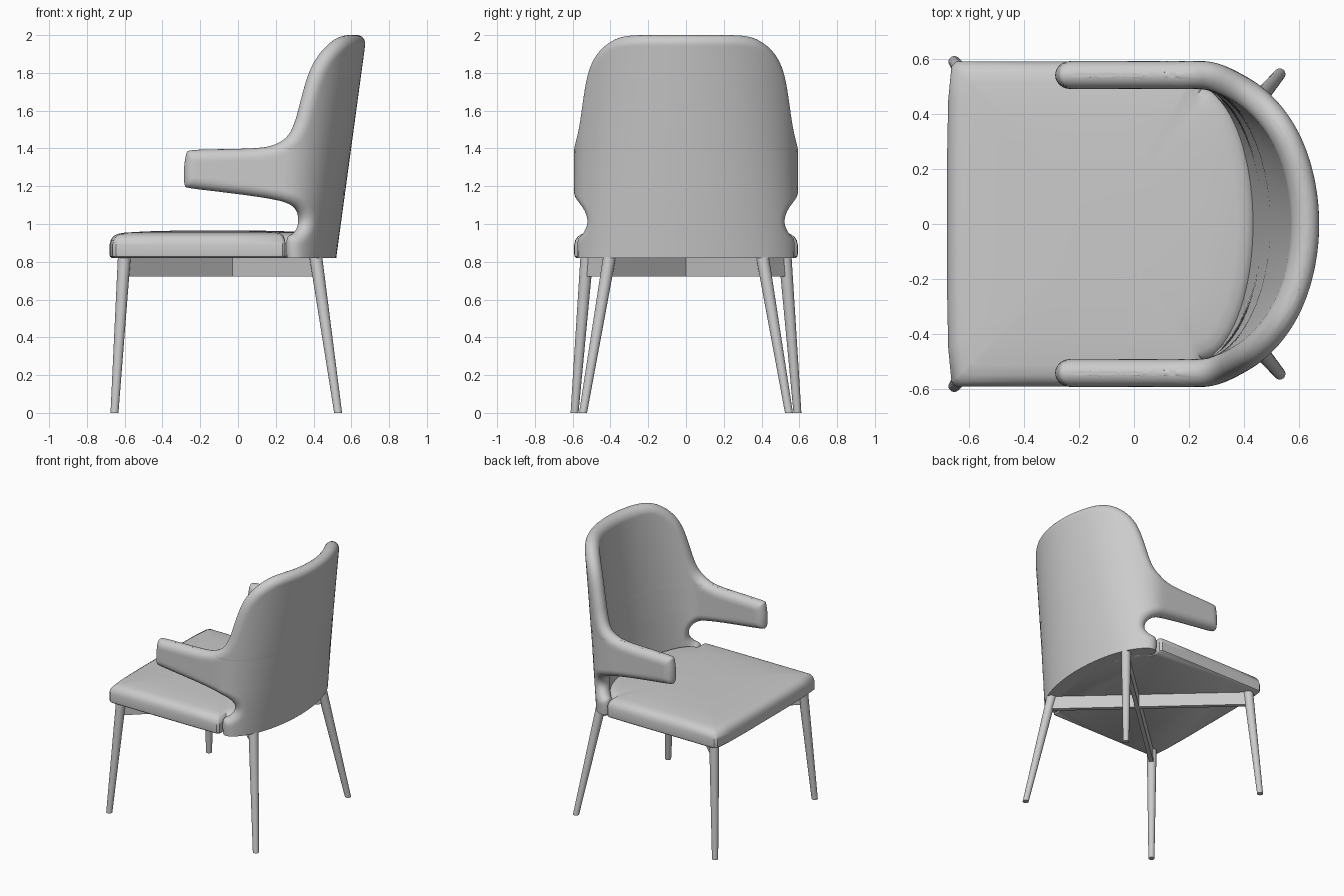
import bpy, bmesh, math
from mathutils import Vector, kdtree

if "Cube" in bpy.data.objects:
    bpy.data.objects.remove(bpy.data.objects["Cube"])


def finish(name, bm, angle=40):
    bmesh.ops.recalc_face_normals(bm, faces=bm.faces)
    me = bpy.data.meshes.new(name)
    bm.to_mesh(me)
    bm.free()
    ob = bpy.data.objects.new(name, me)
    bpy.context.collection.objects.link(ob)
    bpy.ops.object.select_all(action='DESELECT')
    ob.select_set(True)
    bpy.context.view_layer.objects.active = ob
    bpy.ops.object.shade_smooth_by_angle(angle=math.radians(angle))
    return ob


def resample(pts, step):
    out = []
    for a, b in zip(pts, pts[1:]):
        n = max(1, math.ceil((b - a).length / step))
        out += [a.lerp(b, i / n) for i in range(n)]
    return out + [pts[-1]]


def chaikin(pts, times):
    for _ in range(times):
        new = [pts[0]]
        for a, b in zip(pts, pts[1:]):
            new += [a.lerp(b, .25), a.lerp(b, .75)]
        pts = new + [pts[-1]]
    return pts


# Backrest and arms: a U-shaped wall, one row per point of its side outline (x, z)
XS, HALF_Y, HALF_T, ROUND = .24, .542, .051, .055
OUTLINE = [(.26, .82), (.255, .88), (.26, .935), (.30, .95), (.335, 1.0), (.325, 1.065),
           (.27, 1.112), (.15, 1.138), (-.05, 1.165), (-.265, 1.19), (-.285, 1.20),
           (-.288, 1.29), (-.275, 1.375), (-.262, 1.392), (-.1, 1.396), (.1, 1.40),
           (.19, 1.415), (.265, 1.46), (.305, 1.54), (.335, 1.65), (.37, 1.77),
           (.405, 1.85), (.455, 1.92), (.515, 1.975), (.555, 1.995), (.59, 2.0)]


def depth(z):
    return .52 + .136 * (z - .82) - HALF_T - XS


def wall(q, z):
    """Point on the wall's middle surface and its outward normal."""
    s, k, a = math.copysign(1, q), abs(q), depth(z)
    if k > math.pi / 2:
        return Vector((XS - (k - math.pi / 2) * .5, s * HALF_Y, z)), Vector((0, s, 0))
    c, n = math.cos(k), math.sin(k)
    return (Vector((XS + a * c, s * HALF_Y * n, z)),
            Vector((c / a, s * n / HALF_Y, 0)).normalized())


def q_end(x, z):
    if x < XS:
        return math.pi / 2 + (XS - x) / .5
    return math.acos(min(1, (x - XS) / depth(z)))


line = resample(chaikin([Vector(p) for p in OUTLINE], 2), .018)
COLS = 64
rows = [[wall(q_end(x, z) * math.sin(math.pi / 2 * (2 * i / COLS - 1)), z)
         for i in range(COLS + 1)] for x, z in line]
rim = [r[0][0] for r in rows] + [p for p, n in rows[-1]] + [r[-1][0] for r in rows[::-1]]
rim = resample(rim, .002)
tree = kdtree.KDTree(len(rim))
for i, p in enumerate(rim):
    tree.insert(p, i)
tree.balance()

bm = bmesh.new()
outer, inner = [], []
for j, row in enumerate(rows):
    o, n_ = [], []
    for i, (p, n) in enumerate(row):
        if i in (0, COLS) or j == len(rows) - 1:
            v = bm.verts.new(p)
            o.append(v)
            n_.append(v)
            continue
        d = min(1, tree.find(p)[2] / ROUND)
        t = HALF_T * math.sqrt(1 - (1 - d) ** 2)
        o.append(bm.verts.new(p + n * t))
        n_.append(bm.verts.new(p - n * t))
    outer.append(o)
    inner.append(n_)


def quad(*vs):
    vs = list(dict.fromkeys(vs))
    if len(vs) > 2:
        bm.faces.new(vs)


for j in range(len(rows) - 1):
    for i in range(COLS):
        quad(outer[j][i], outer[j][i + 1], outer[j + 1][i + 1], outer[j + 1][i])
        quad(inner[j][i + 1], inner[j][i], inner[j + 1][i], inner[j + 1][i + 1])
for i in range(COLS):
    quad(outer[0][i + 1], outer[0][i], inner[0][i], inner[0][i + 1])
finish("backrest_with_arms", bm, 50)

# Seat cushion: plan outline stacked in shrinking rings
half = [(-.68, 0), (-.68, .25), (-.676, .45), (-.664, .575), (-.645, .592), (-.4, .592),
        (0, .592), (.235, .59), (.25, .575), (.252, .50)]
half += [(.25 + .2 * math.sin(a), .50 * math.cos(a))
         for a in [math.pi / 2 * k / 10 for k in range(1, 11)]]
plan = half + [(x, -y) for x, y in half[-2:0:-1]]
bm = bmesh.new()
rings = []
for inset, z in [(.012, .82), (.002, .828), (0, .84), (0, .89), (.006, .915), (.02, .935),
                 (.042, .947), (.08, .954), (.2, .961), (.4, .966)]:
    f = 1 - inset / .6
    rings.append([bm.verts.new((-.1 + (x + .1) * f, y * f, z)) for x, y in plan])
N = len(plan)
for a, b in zip(rings, rings[1:]):
    for i in range(N):
        bm.faces.new((a[i], a[(i + 1) % N], b[(i + 1) % N], b[i]))
bm.faces.new(rings[0][::-1])
bm.faces.new(rings[-1])
finish("seat", bm)


# Tapered splayed legs
def leg(name, foot, top, r0, r1, sides=20):
    bm = bmesh.new()
    ends = []
    for (x, y, z), r in ((foot, r0), (top, r1)):
        ends.append([bm.verts.new((x + r * math.cos(2 * math.pi * k / sides),
                                   y + r * math.sin(2 * math.pi * k / sides), z))
                     for k in range(sides)])
    for k in range(sides):
        m = (k + 1) % sides
        bm.faces.new((ends[0][k], ends[0][m], ends[1][m], ends[1][k]))
    bm.faces.new(ends[0][::-1])
    bm.faces.new(ends[1])
    finish(name, bm)


# Diagonal rails crossing under the seat
def rail(name, a, b, thick=.03, z0=.722, z1=.822):
    a, b = Vector(a), Vector(b)
    d = (b - a).normalized()
    n = Vector((-d.y, d.x)) * thick / 2
    bm = bmesh.new()
    base = [bm.verts.new((p.x, p.y, z0)) for p in (a - n, b - n, b + n, a + n)]
    face = bm.faces.new(base)
    up = bmesh.ops.extrude_face_region(bm, geom=[face])["geom"]
    bmesh.ops.translate(bm, vec=(0, 0, z1 - z0),
                        verts=[g for g in up if isinstance(g, bmesh.types.BMVert)])
    finish(name, bm, 30)


for s, side in ((1, "left"), (-1, "right")):
    leg("front_leg_" + side, (-.654, .59 * s, 0), (-.602, .525 * s, .825), .021, .034)
    leg("back_leg_" + side, (.53, .545 * s, 0), (.412, .405 * s, .825), .021, .034)
    rail("cross_rail_" + side, (-.60, .525 * s), (.412, -.405 * s))
